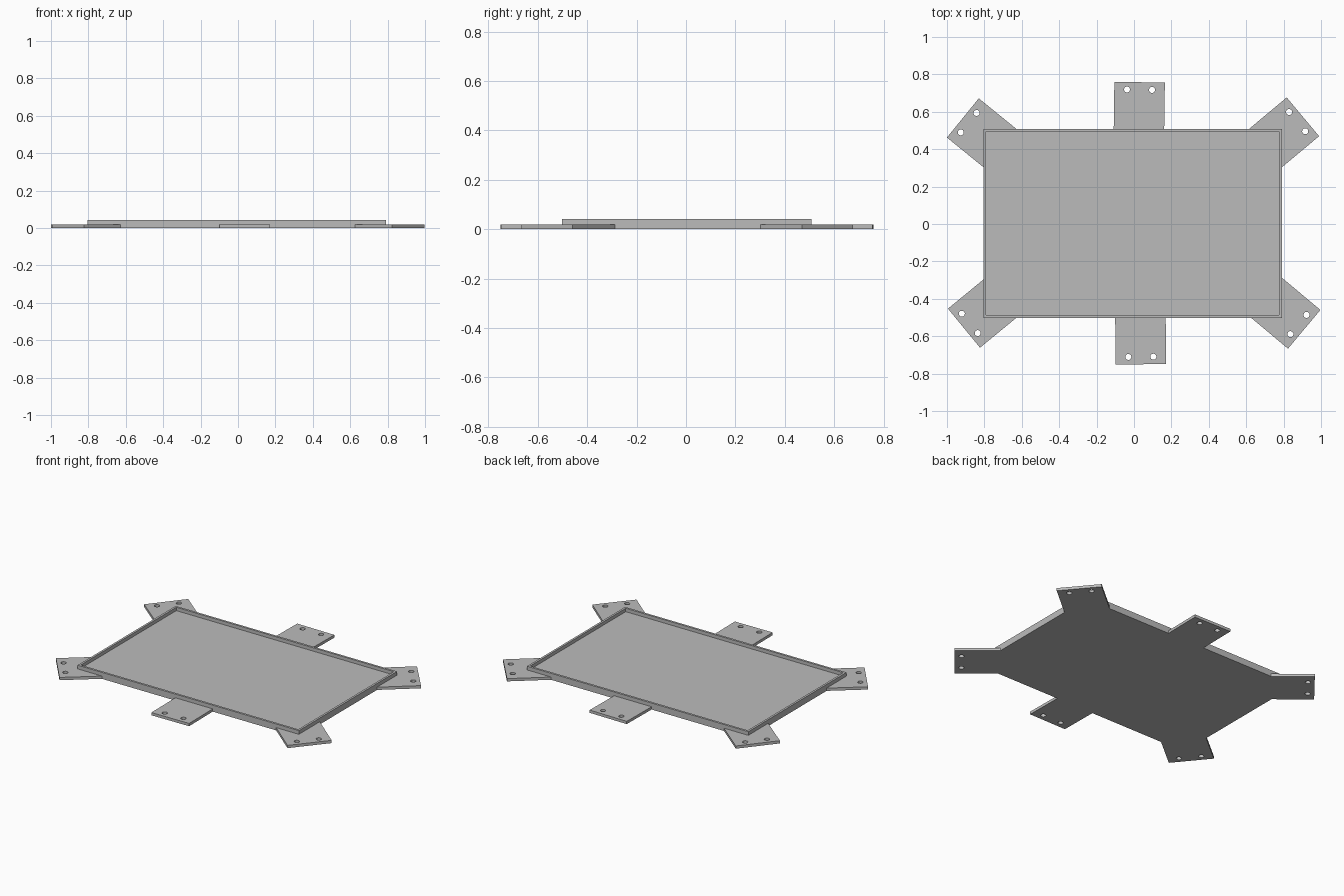
import bpy, bmesh, math
from mathutils import Matrix, Vector

if "Cube" in bpy.data.objects:
    bpy.data.objects.remove(bpy.data.objects["Cube"], do_unlink=True)

grey = bpy.data.materials.new("plain grey")
grey.use_nodes = True
color = (0.50, 0.50, 0.50, 1)
grey.diffuse_color = color
grey.node_tree.nodes["Principled BSDF"].inputs["Base Color"].default_value = color

TAB_THICK, FLOOR, HEIGHT, RIM = 0.018, 0.02, 0.042, 0.02
TAB_WIDTH, TAB_LENGTH, HOLE_RADIUS = 0.27, 0.3, 0.016
HOLE_SETBACK, HOLE_OFFSET = 0.04, 0.067


def finish(name, bm):
    bmesh.ops.recalc_face_normals(bm, faces=bm.faces)
    mesh = bpy.data.meshes.new(name)
    bm.to_mesh(mesh)
    bm.free()
    mesh.materials.append(grey)
    obj = bpy.data.objects.new(name, mesh)
    bpy.context.collection.objects.link(obj)
    return obj


# Shallow tray: box with its top inset and pushed down to the floor
def make_tray(x0, x1, y0, y1):
    bm = bmesh.new()
    bmesh.ops.create_cube(bm, size=1)
    bmesh.ops.scale(bm, vec=(x1 - x0, y1 - y0, HEIGHT), verts=bm.verts)
    bmesh.ops.translate(bm, vec=((x0 + x1) / 2, (y0 + y1) / 2, HEIGHT / 2), verts=bm.verts)
    bm.normal_update()
    top = max(bm.faces, key=lambda f: f.calc_center_median().z)
    bmesh.ops.inset_region(bm, faces=[top], thickness=RIM)
    well = bmesh.ops.extrude_face_region(bm, geom=[top])
    bmesh.ops.translate(bm, vec=(0, 0, FLOOR - HEIGHT),
                        verts=[v for v in well["geom"] if isinstance(v, bmesh.types.BMVert)])
    if top.is_valid:
        bmesh.ops.delete(bm, geom=[top], context="FACES_ONLY")
    return finish("tray", bm)


def add_loop(bm, points):
    verts = [bm.verts.new((x, y, 0)) for x, y in points]
    return [bm.edges.new((v, verts[i - 1])) for i, v in enumerate(verts)]


# Mounting tab: plate with two round holes, its outer edge centred at (x, y)
def make_tab(name, x, y, angle):
    bm = bmesh.new()
    w = TAB_WIDTH / 2
    edges = add_loop(bm, [(-TAB_LENGTH, -w), (0, -w), (0, w), (-TAB_LENGTH, w)])
    for side in (-1, 1):
        turns = [i * math.tau / 24 for i in range(24)]
        edges += add_loop(bm, [(-HOLE_SETBACK + HOLE_RADIUS * math.cos(t),
                                side * HOLE_OFFSET + HOLE_RADIUS * math.sin(t)) for t in turns])
    bmesh.ops.triangle_fill(bm, edges=edges, use_beauty=True, normal=(0, 0, 1))
    raised = bmesh.ops.extrude_face_region(bm, geom=bm.faces[:], use_keep_orig=True)
    bmesh.ops.translate(bm, vec=(0, 0, TAB_THICK),
                        verts=[v for v in raised["geom"] if isinstance(v, bmesh.types.BMVert)])
    place = Matrix.Translation(Vector((x, y, 0))) @ Matrix.Rotation(math.radians(angle), 4, "Z")
    bmesh.ops.transform(bm, matrix=place, verts=bm.verts)
    return finish(name, bm)


make_tray(-0.805, 0.79, -0.502, 0.509)
for name, x, y, angle in (
    ("back_left_tab", 0.903, 0.573, 39.9),
    ("back_middle_tab", 0.030, 0.758, 89.2),
    ("back_right_tab", -0.915, 0.567, 140.9),
    ("front_right_tab", -0.909, -0.557, 219.4),
    ("front_middle_tab", 0.037, -0.750, 270.6),
    ("front_left_tab", 0.910, -0.563, 320.1),
):
    make_tab(name, x, y, angle)
